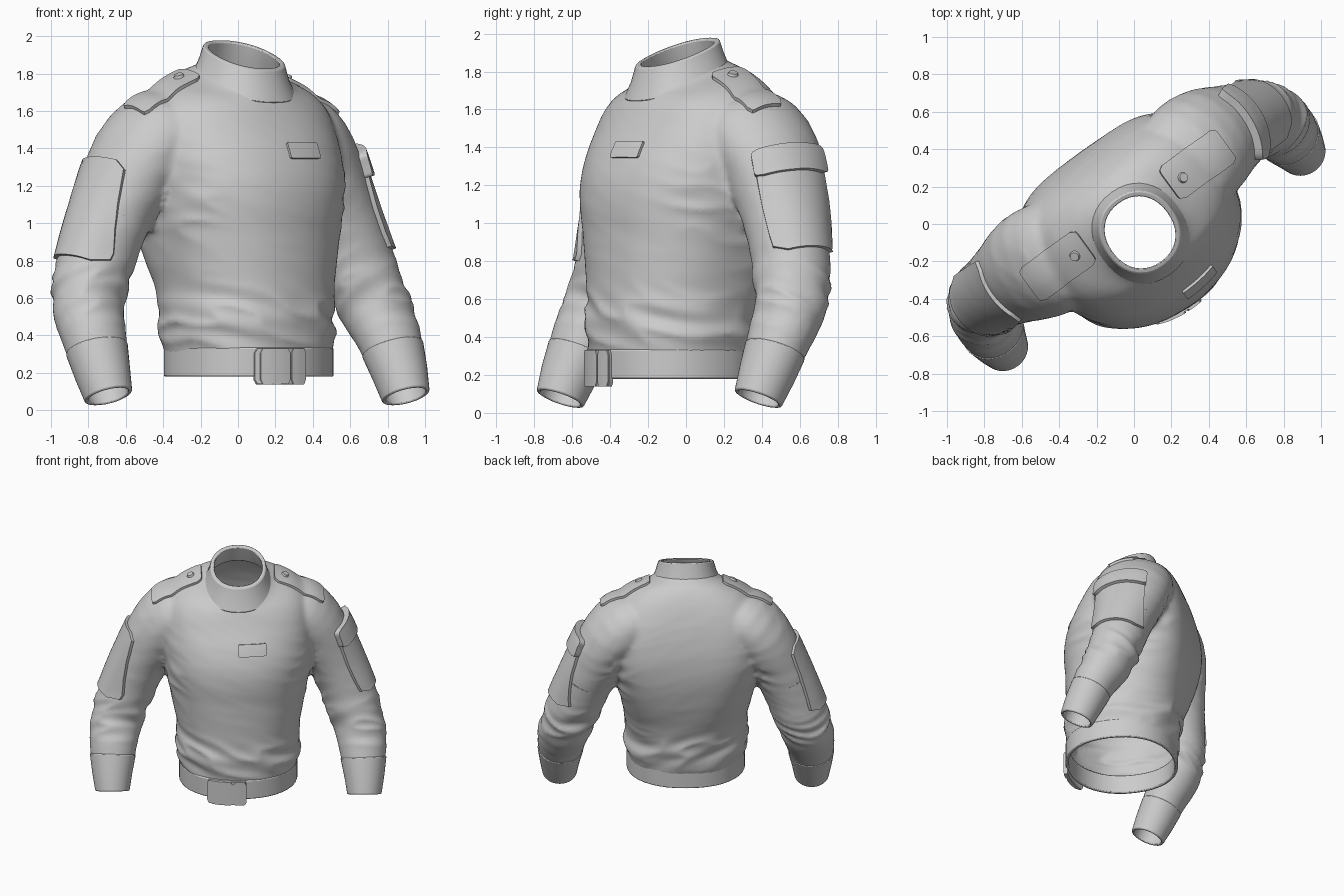
import bpy, bmesh, math
from mathutils import Vector, noise
from mathutils.bvhtree import BVHTree

if "Cube" in bpy.data.objects:
    bpy.data.objects.remove(bpy.data.objects["Cube"], do_unlink=True)

TURN = math.radians(36)   # the jacket stands turned about z
SEG = 40

cloth = bpy.data.materials.new("grey cloth")
cloth.use_nodes = True
cloth.diffuse_color = (0.6, 0.6, 0.6, 1)
cloth.node_tree.nodes["Principled BSDF"].inputs["Base Color"].default_value = (0.6, 0.6, 0.6, 1)


def finish(name, bm, angle=40):
    bmesh.ops.recalc_face_normals(bm, faces=bm.faces)
    mesh = bpy.data.meshes.new(name)
    bm.to_mesh(mesh)
    bm.free()
    mesh.materials.append(cloth)
    ob = bpy.data.objects.new(name, mesh)
    bpy.context.collection.objects.link(ob)
    ob.rotation_euler.z = TURN
    bpy.ops.object.select_all(action="DESELECT")
    ob.select_set(True)
    bpy.context.view_layer.objects.active = ob
    bpy.ops.object.shade_smooth_by_angle(angle=math.radians(angle))
    return ob


def loft(bm, rings, caps=True, loop=False):
    rows = [[bm.verts.new(p) for p in ring] for ring in rings]
    pairs = list(zip(rows, rows[1:])) + ([(rows[-1], rows[0])] if loop else [])
    for a, b in pairs:
        for i in range(len(a)):
            j = (i + 1) % len(a)
            bm.faces.new((a[i], a[j], b[j], b[i]))
    if caps:
        bm.faces.new(rows[0])
        bm.faces.new(rows[-1])


def oval(z, half, front, back, tilt=0.0, power=0.92, grow=0.0):
    """Torso ring rising towards the back; a low power squares the back half."""
    mid, deep = (front + back) / 2, (back - front) / 2 + grow
    ring = []
    for i in range(SEG):
        t = math.tau * i / SEG
        c, s = math.cos(t), math.sin(t)
        p = power if s > 0 else .92
        x = (half + grow) * math.copysign(abs(c) ** p, c)
        y = mid + deep * math.copysign(abs(s) ** p, s)
        ring.append(Vector((x, y, z + tilt * y)))
    return ring


def hoop(centre, axis, r, depth):
    side = axis.cross(Vector((0, 1, 0))).normalized()
    up = side.cross(axis).normalized()
    return [centre + r * math.cos(math.tau * i / SEG) * side + depth * math.sin(math.tau * i / SEG) * up
            for i in range(SEG)]


# sleeve centre line: x, y, z, radius, front-to-back radius
SLEEVE = [(.34, .08, 1.55, .20, .29), (.45, .115, 1.49, .235, .31), (.57, .135, 1.37, .24, .31),
          (.69, .13, 1.14, .215, .25), (.80, .12, .90, .205, .21), (.89, .10, .64, .205, .2),
          (.925, .05, .52, .195, .185), (.94, -.02, .42, .185, .17), (.945, -.06, .33, .17, .155),
          (.95, -.12, .20, .147, .145), (.95, -.175, .075, .125, .128), (.95, -.20, .01, .118, .12)]


def sleeve_line(side):
    pts = [Vector((side * x, y - side * .045 * min(1, max(0, (1.3 - z) * 1.5)), z)) for x, y, z, *_ in SLEEVE]
    last = len(pts) - 1
    axes = [(pts[min(i + 1, last)] - pts[max(i - 1, 0)]).normalized() for i in range(last + 1)]
    return pts, axes


# body: torso and sleeves fused into one garment
TORSO = [(.14, .44, -.52, .32, 0), (.32, .44, -.515, .33, 0), (.38, .47, -.53, .36, 0),
         (.46, .475, -.535, .36, 0), (.60, .45, -.52, .36, 0, .9), (.80, .50, -.525, .425, 0, .75),
         (.97, .53, -.525, .46, 0, .65), (1.10, .56, -.54, .48, 0, .6),
         (1.25, .575, -.525, .485, 0, .55), (1.40, .57, -.465, .465, 0, .55),
         (1.53, .56, -.40, .425, .08, .6), (1.65, .52, -.36, .36, .2, .75),
         (1.735, .42, -.33, .29, .3), (1.775, .30, -.315, .225, .36), (1.81, .215, -.285, .175, .37),
         (1.92, .19, -.265, .15, .37)]
bm = bmesh.new()
loft(bm, [oval(*row) for row in TORSO])
for side in (-1, 1):
    pts, axes = sleeve_line(side)
    loft(bm, [hoop(p, a, *row[3:]) for p, a, row in zip(pts, axes, SLEEVE)])
body = finish("jacket_body", bm)
sub = body.modifiers.new("round", "SUBSURF")
sub.levels = 1
mesher = body.modifiers.new("fuse", "REMESH")
mesher.mode = "VOXEL"
mesher.voxel_size = 0.018
soft = body.modifiers.new("soften", "SMOOTH")
soft.factor, soft.iterations = 0.5, 10
fused = bpy.data.meshes.new_from_object(body.evaluated_get(bpy.context.evaluated_depsgraph_get()))
bm = bmesh.new()
bm.from_mesh(fused)
bpy.data.objects.remove(body, do_unlink=True)

# cloth folds, deepest at the waist, elbows and armpits
bm.normal_update()
for v in bm.verts:
    x, y, z = v.co
    arm = abs(x) > .56
    depth = .001
    depth += .016 * math.exp(-((z - (.66 if arm else .49)) / .13) ** 2)
    depth += .012 * math.exp(-((abs(x) - .52) / .1) ** 2 - ((z - 1.12) / .2) ** 2)
    lean = z * 9 + (x * 3 if not arm else y * 6)
    fold = noise.noise(Vector((x * 3, y * 3, lean)))
    v.co += v.normal * depth * (1.3 * (1 - 2 * abs(fold)) - .6)

# open the hem, neck and wrists
gone = [v for v in bm.verts if (abs(v.co.x) < .6 and v.co.z < .24)
        or v.co.z - .37 * v.co.y > 1.86
        or (abs(v.co.x) > .6 and v.co.z + .4 * v.co.y < .06)]
bmesh.ops.delete(bm, geom=gone, context="VERTS")
surface = BVHTree.FromBMesh(bm)
finish("jacket_body", bm, 60)


def band(name, outer, inner):
    bm = bmesh.new()
    loft(bm, outer + inner[::-1], caps=False, loop=True)
    ob = finish(name, bm)
    bev = ob.modifiers.new("soft edge", "BEVEL")
    bev.width, bev.segments, bev.limit_method = .008, 2, "ANGLE"
    bev.angle_limit = math.radians(50)
    return ob


# waistband and collar
HEM = (.44, -.52, .325)
waistband = band("waistband", [oval(z, *HEM, grow=.008) for z in (.18, .335)],
                 [oval(z, *HEM, grow=-.018) for z in (.18, .335)])
neck = [(1.765, .265, -.335, .215, .37), (1.84, .23, -.30, .19, .37), (1.92, .208, -.275, .165, .37)]
band("collar", [oval(*r) for r in neck], [oval(*r, grow=-.03) for r in neck])

# cuffs and sleeve seams
for side, word in ((-1, "right"), (1, "left")):
    pts, axes = sleeve_line(side)
    rings = [[hoop(pts[i], axes[i], SLEEVE[i][3] + g, SLEEVE[i][4] + g) for i in (8, 9, 10)] for g in (.004, -.018)]
    band(word + "_cuff", *rings)
    mid, axis = pts[3].lerp(pts[4], .5), axes[4]
    rings = [[hoop(mid + axis * d, axis, .209 + g, .229 + g) for d in (-.006, .006)] for g in (0, -.03)]
    band(word + "_sleeve_seam", *rings)


def plate(name, target, centre, across, along, size, thick, corner=.03, n=14):
    """Panel laid on the cloth by projecting a round-cornered grid."""
    centre, across, along = Vector(centre), Vector(across).normalized(), Vector(along).normalized()
    out = across.cross(along).normalized()
    hw, hh = size[0] / 2, size[1] / 2
    bm = bmesh.new()
    grid = []
    for i in range(n + 1):
        row = []
        for j in range(n + 1):
            v = hh * (2 * j / n - 1)
            over = max(0, abs(v) - hh + corner)
            u = (hw - corner + math.sqrt(max(0, corner ** 2 - over ** 2))) * (2 * i / n - 1)
            start = centre + across * u + along * v + out * .4
            hit = target.ray_cast(start, -out, .8)[0]
            if hit is None:
                hit = target.find_nearest(start - out * .4)[0]
            row.append(bm.verts.new(hit))
        grid.append(row)
    for i in range(n):
        for j in range(n):
            bm.faces.new((grid[i][j], grid[i + 1][j], grid[i + 1][j + 1], grid[i][j + 1]))
    bmesh.ops.smooth_vert(bm, verts=[v for v in bm.verts if not v.is_boundary], factor=.5,
                          use_axis_x=True, use_axis_y=True, use_axis_z=True)
    bm.normal_update()
    # thicken outwards, leaving the underside sunk in the cloth
    lift = bmesh.ops.extrude_face_region(bm, geom=bm.faces[:])
    top = [g for g in lift["geom"] if isinstance(g, bmesh.types.BMVert)]
    normals = {v: v.normal.copy() for v in top}
    for v in bm.verts:
        v.co += (normals[v] * thick) if v in normals else -out * .01
    return finish(name, bm, 45)


# shoulder straps with buttons, and sleeve patches
for side, word in ((-1, "right"), (1, "left")):
    plate(word + "_shoulder_strap", surface, (side * .455, .06, 1.7), (1, 0, 0), (0, 1, 0), (.37, .21), .018)
    spot = surface.ray_cast(Vector((side * .35, .05, 2.1)), Vector((0, 0, -1)))
    bm = bmesh.new()
    bmesh.ops.create_cone(bm, cap_ends=True, segments=20, radius1=.03, radius2=.024, depth=.018)
    lay = spot[1].to_track_quat("Z", "Y").to_matrix()
    for v in bm.verts:
        v.co = spot[0] + spot[1] * .022 + lay @ v.co
    finish(word + "_strap_button", bm)
    down = Vector((side * .42, 0, -.91))
    heart = Vector((side * .725, .115 - side * .02, 1.08)) + down * (.03 if side > 0 else .08)
    plate(word + "_sleeve_patch", surface, heart, (0, side, 0), -down, (.38, .56), .022, .05)
    if side > 0:
        plate("sleeve_pocket_flap", surface, heart - down * .22, (0, 1, 0), -down, (.39, .15), .045, .03)

# name plate on the chest
plate("chest_plate", surface, (.10, -.45, 1.385), (1, 0, 0), (0, 0, 1), (.21, .085), .014, .008)

# buckle in three steps on the waistband
bm = bmesh.new()
bm.from_mesh(waistband.data)
belt = BVHTree.FromBMesh(bm)
bm.free()
for name, x, wide, thick in (("buckle_base", -.09, .29, .014), ("buckle_left_plate", .005, .09, .022),
                             ("buckle_right_plate", -.13, .16, .022)):
    ob = plate(name, belt, (x, -.53, .258), (1, 0, 0), (0, 0, 1), (wide, .15), thick, .012, 8)
    for v in ob.data.vertices:
        v.co.z = .235 + (v.co.z - .258) * 1.28
